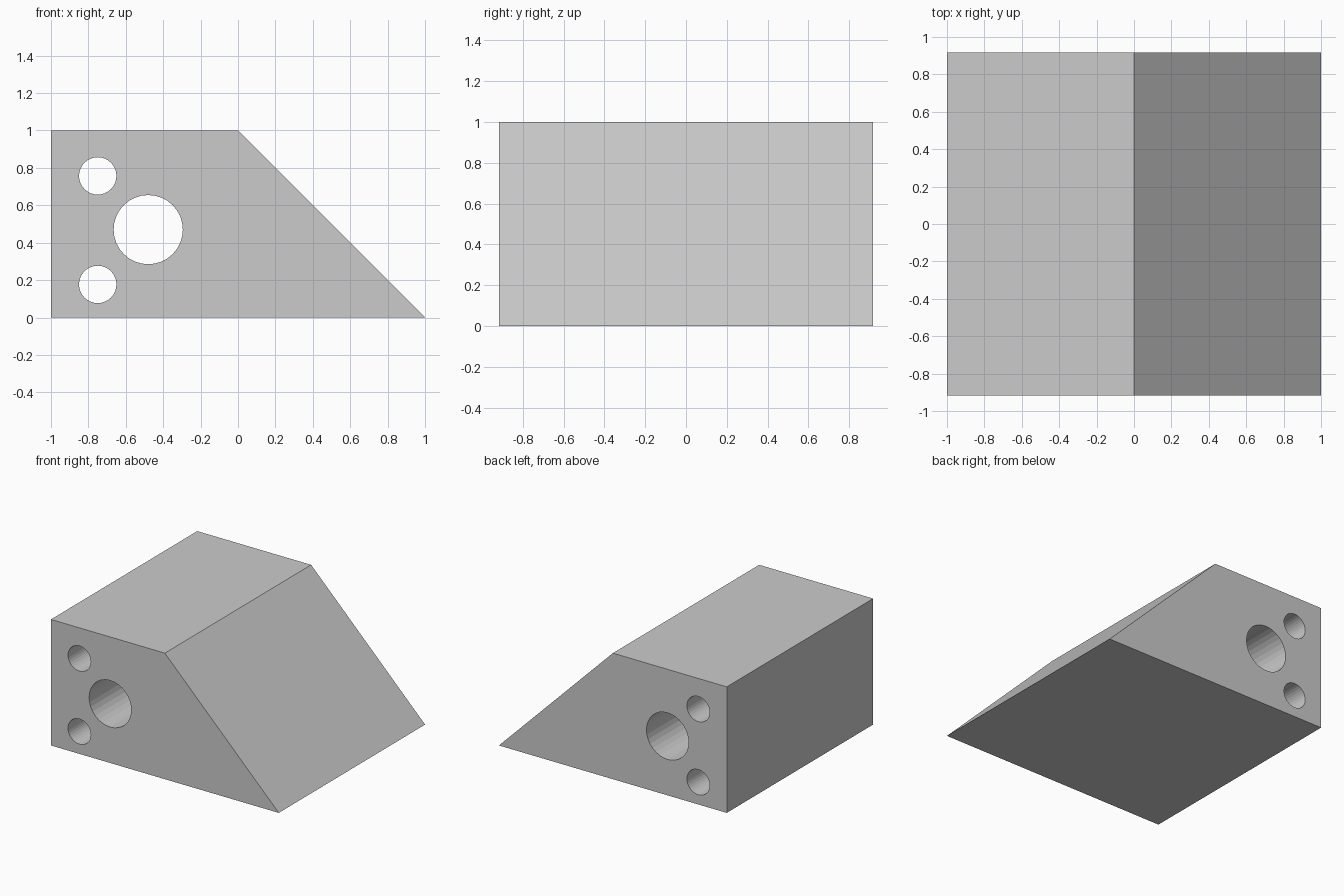
import bpy, bmesh
from math import pi

if "Cube" in bpy.data.objects:
    bpy.data.objects.remove(bpy.data.objects["Cube"])

HALF_DEPTH = 0.917
PROFILE = [(-1, 0), (1, 0), (0, 1), (-1, 1)]
HOLES = [(-0.48, 0.47, 0.185), (-0.75, 0.757, 0.10), (-0.75, 0.177, 0.10)]

# Wedge block: side profile swept along y
bm = bmesh.new()
face = bm.faces.new([bm.verts.new((x, -HALF_DEPTH, z)) for x, z in PROFILE])
swept = bmesh.ops.extrude_face_region(bm, geom=[face])["geom"]
bmesh.ops.translate(bm, vec=(0, 2 * HALF_DEPTH, 0),
                    verts=[v for v in swept if isinstance(v, bmesh.types.BMVert)])
bmesh.ops.recalc_face_normals(bm, faces=bm.faces)
mesh = bpy.data.meshes.new("wedge_block")
bm.to_mesh(mesh)
bm.free()
block = bpy.data.objects.new("wedge_block", mesh)
bpy.context.collection.objects.link(block)

# Through holes: one large bore and two small ones
for i, (x, z, radius) in enumerate(HOLES):
    bpy.ops.mesh.primitive_cylinder_add(vertices=32, radius=radius, depth=3,
                                        location=(x, 0, z), rotation=(pi / 2, 0, 0))
    cutter = bpy.context.object
    cutter.name = f"hole_cutter_{i + 1}"
    cutter.hide_render = True
    cutter.display_type = 'WIRE'
    cut = block.modifiers.new(f"hole_{i + 1}", 'BOOLEAN')
    cut.operation = 'DIFFERENCE'
    cut.solver = 'EXACT'
    cut.object = cutter
